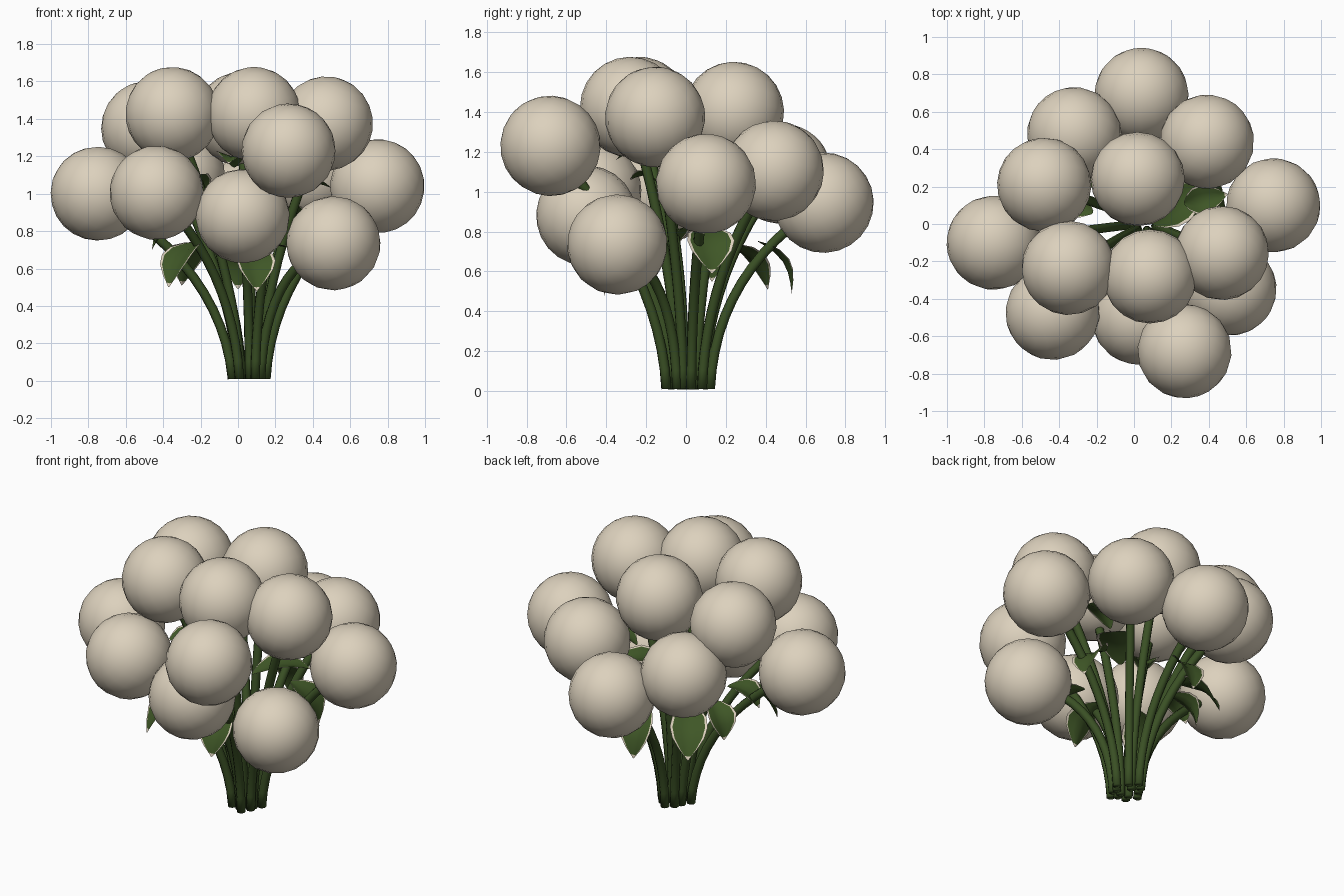
import bpy, bmesh, math
from mathutils import Vector

if "Cube" in bpy.data.objects:
    bpy.data.objects.remove(bpy.data.objects["Cube"])


def material(name, rgb):
    m = bpy.data.materials.new(name)
    m.diffuse_color = (*rgb, 1)
    m.use_nodes = True
    m.node_tree.nodes["Principled BSDF"].inputs["Base Color"].default_value = m.diffuse_color
    return m


CREAM = material("cream", (0.72, 0.64, 0.51))
STEM = material("stem_green", (0.042, 0.08, 0.018))
LEAF = material("leaf_green", (0.05, 0.095, 0.02))


def add_object(name, bm, mats):
    me = bpy.data.meshes.new(name)
    bm.to_mesh(me)
    bm.free()
    for m in mats:
        me.materials.append(m)
    for p in me.polygons:
        p.use_smooth = True
    ob = bpy.data.objects.new(name, me)
    bpy.context.collection.objects.link(ob)
    return ob


def bezier(a, b, c, t):
    return a * (1 - t) ** 2 + b * 2 * t * (1 - t) + c * t * t


# Round flower head, its pole turned along the stem
def flower_head(i, centre, axis):
    bm = bmesh.new()
    bmesh.ops.create_uvsphere(bm, u_segments=20, v_segments=12, radius=0.252)
    ob = add_object(f"flower_head_{i}", bm, [CREAM])
    ob.location = centre
    ob.rotation_mode = 'QUATERNION'
    ob.rotation_quaternion = Vector((0, 0, 1)).rotation_difference(axis)


# Stem: an eight-sided tube along a bend
def stem(i, a, b, c, radius=0.026, sides=8, steps=12):
    bm = bmesh.new()
    rings = []
    for k in range(steps + 1):
        t = k / steps
        p = bezier(a, b, c, t)
        d = ((b - a) * (1 - t) + (c - b) * t).normalized()
        u = d.cross(Vector((0.3, 1, 0))).normalized()
        v = d.cross(u)
        rings.append([bm.verts.new(p + (u * math.cos(s) + v * math.sin(s)) * radius)
                      for s in (2 * math.pi * j / sides for j in range(sides))])
    for r0, r1 in zip(rings, rings[1:]):
        for j in range(sides):
            n = (j + 1) % sides
            bm.faces.new((r0[j], r0[n], r1[n], r1[j]))
    bm.faces.new(rings[0])
    bm.faces.new(rings[-1])
    bmesh.ops.recalc_face_normals(bm, faces=bm.faces)
    add_object(f"stem_{i}", bm, [STEM])


# Leaf: arched blade with a cream margin
def leaf(i, base, tip, width):
    base, tip = Vector(base), Vector(tip)
    d = tip - base
    side = d.cross(Vector((0, 0, 1))).normalized()
    normal = side.cross(d).normalized()
    rows = [(0.0, 0.12), (0.12, 0.55), (0.3, 0.9), (0.5, 1.0), (0.68, 0.85),
            (0.84, 0.5), (0.94, 0.2), (1.0, 0.03)]
    cols = (-1, -0.86, -0.4, 0, 0.4, 0.86, 1)
    bm = bmesh.new()
    grid = []
    for t, w in rows:
        mid = base + d * t + normal * 0.05 * math.sin(math.pi * t)
        grid.append([bm.verts.new(mid + side * (c * w * width / 2)
                                  + normal * 0.03 * abs(c) * w) for c in cols])
    for r in range(len(rows) - 1):
        for c in range(len(cols) - 1):
            f = bm.faces.new((grid[r][c], grid[r][c + 1], grid[r + 1][c + 1], grid[r + 1][c]))
            f.material_index = 1 if c in (0, len(cols) - 2) or r == len(rows) - 2 else 0
    add_object(f"leaf_{i}", bm, [LEAF, CREAM])


heads = [
    (0.04, 0.69, 0.945), (-0.32, 0.48, 1.09), (0.39, 0.44, 1.105), (-0.48, 0.21, 1.35),
    (0.02, 0.24, 1.40), (0.745, 0.10, 1.04), (-0.75, -0.10, 1.00), (-0.35, -0.235, 1.425),
    (0.085, -0.28, 1.425), (0.47, -0.155, 1.375), (0.51, -0.345, 0.735),
    (-0.435, -0.475, 1.005), (0.025, -0.50, 0.88), (0.27, -0.68, 1.23),
]

for i, h in enumerate(heads, 1):
    h = Vector(h)
    out = Vector((h.x, h.y, 0))
    base = Vector((0.06 + 0.12 * h.x, 0.01 + 0.16 * h.y, 0.01))
    bend = Vector((0.05 + 0.18 * h.x, 0.01 + 0.2 * h.y, 0.6))
    stem(i, base, bend, h, 0.026)
    flower_head(i, h, (h - bend).normalized())

# Leaves: base, tip, width
leaves = [
    ((-0.21, -0.20, 0.74), (-0.37, -0.39, 0.50), 0.21),
    ((0.08, -0.22, 0.70), (0.10, -0.41, 0.48), 0.21),
    ((-0.16, 0.18, 0.74), (-0.30, 0.41, 0.51), 0.22),
    ((0.01, 0.36, 0.75), (0.00, 0.53, 0.49), 0.20),
    ((-0.22, 0.06, 0.74), (-0.36, 0.13, 0.55), 0.18),
    ((0.30, 0.10, 0.82), (0.48, 0.13, 0.59), 0.24),
    ((0.10, 0.00, 0.85), (0.37, 0.22, 0.87), 0.22),
    ((0.27, 0.11, 0.98), (0.50, 0.16, 1.03), 0.16),
    ((-0.18, -0.10, 1.00), (-0.30, -0.28, 1.06), 0.17),
    ((-0.02, -0.15, 1.14), (-0.05, -0.35, 1.16), 0.17),
    ((-0.26, -0.05, 0.80), (-0.46, -0.08, 0.70), 0.20),
    ((0.22, -0.18, 0.72), (0.40, -0.36, 0.55), 0.18),
]
for i, (b, t, w) in enumerate(leaves, 1):
    leaf(i, b, t, w)
